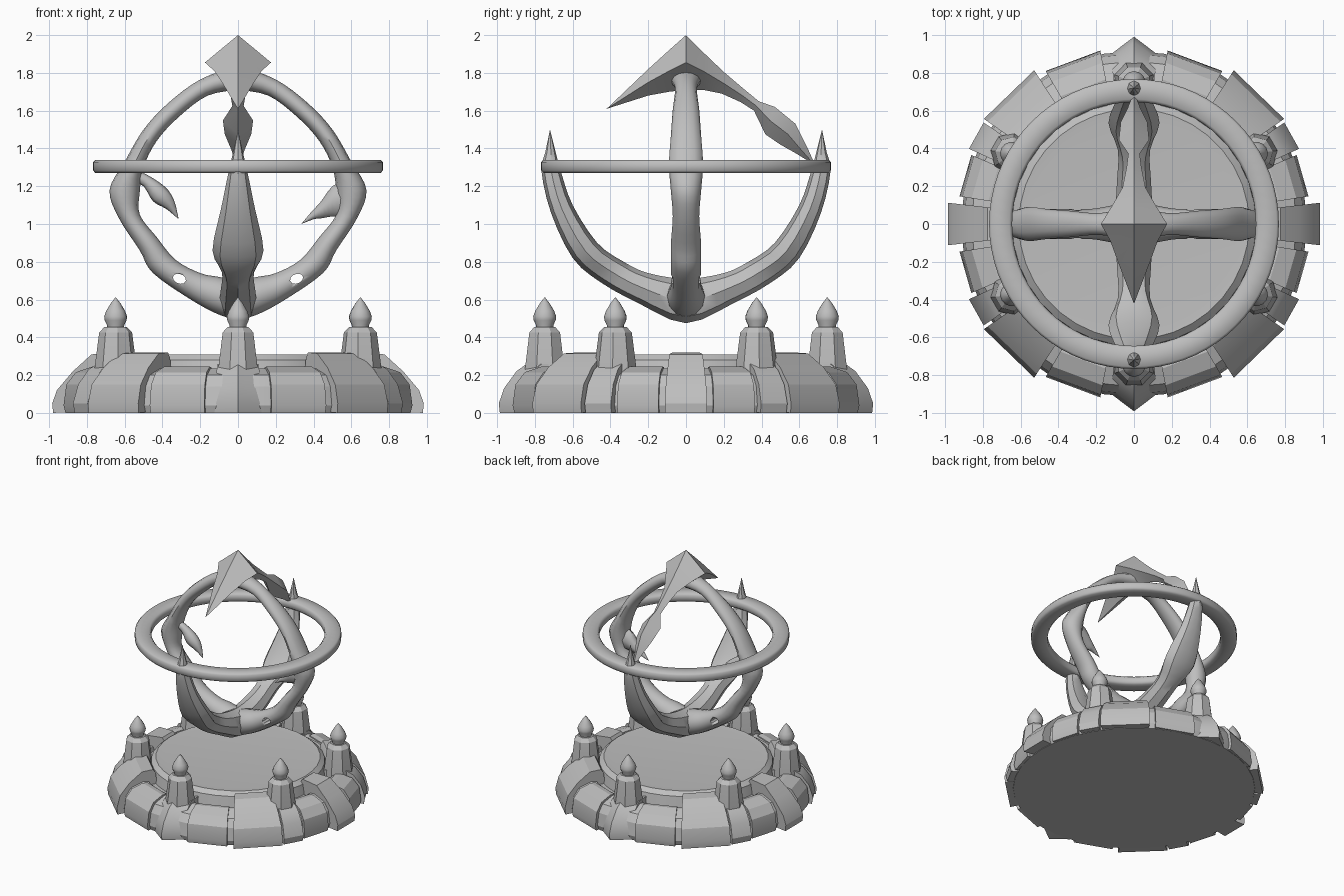
import bpy, bmesh, math
from math import sin, cos, pi, radians

if "Cube" in bpy.data.objects:
    bpy.data.objects.remove(bpy.data.objects["Cube"])

stone = bpy.data.materials.new("plain grey")
stone.diffuse_color = (0.52, 0.52, 0.52, 1)
stone.use_nodes = True
stone.node_tree.nodes["Principled BSDF"].inputs["Base Color"].default_value = stone.diffuse_color


def finish(name, bm, angle=35):
    """Turn a bmesh into a named, shaded object."""
    bmesh.ops.remove_doubles(bm, verts=bm.verts, dist=1e-5)
    bmesh.ops.recalc_face_normals(bm, faces=bm.faces)
    me = bpy.data.meshes.new(name)
    bm.to_mesh(me)
    bm.free()
    me.materials.append(stone)
    ob = bpy.data.objects.new(name, me)
    bpy.context.collection.objects.link(ob)
    bpy.ops.object.select_all(action='DESELECT')
    ob.select_set(True)
    bpy.context.view_layer.objects.active = ob
    bpy.ops.object.shade_smooth_by_angle(angle=radians(angle))
    return ob


def skin(bm, rings, close=False):
    """Join closed rings of points into a tube, capped unless it loops."""
    rows = [[bm.verts.new(p) for p in r] for r in rings]
    n = len(rows[0])
    pairs = list(zip(rows, rows[1:])) + ([(rows[-1], rows[0])] if close else [])
    for a, b in pairs:
        for i in range(n):
            bm.faces.new((a[i], a[(i + 1) % n], b[(i + 1) % n], b[i]))
    if not close:
        bm.faces.new(rows[0])
        bm.faces.new(rows[-1])


def lathe(name, profile, n=24, at=(0, 0), turn=0, angle=35):
    bm = bmesh.new()
    skin(bm, [[(at[0] + r * cos(turn + 2 * pi * i / n), at[1] + r * sin(turn + 2 * pi * i / n), z)
               for i in range(n)] for r, z in profile])
    return finish(name, bm, angle)


def sector(name, profile, a0, a1, peak=None):
    """Radial profile swept between two angles; peak pushes the middle outward."""
    bm = bmesh.new()
    angles = [(a0, 1)] + ([((a0 + a1) / 2, peak)] if peak else []) + [(a1, 1)]
    skin(bm, [[(r * k * cos(radians(a)), r * k * sin(radians(a)), z) for r, z in profile]
              for a, k in angles])
    return finish(name, bm, 25)


def smooth(st, steps):
    """Catmull-Rom interpolation of the stations."""
    out = []
    for i in range(len(st) - 1):
        p0, p1, p2, p3 = st[max(i - 1, 0)], st[i], st[i + 1], st[min(i + 2, len(st) - 1)]
        for s in range(steps):
            t = s / steps
            out.append(tuple(0.5 * (2 * b + (c - a) * t + (2 * a - 5 * b + 4 * c - d) * t * t
                                    + (3 * b - a - 3 * c + d) * t ** 3)
                             for a, b, c, d in zip(p0, p1, p2, p3)))
    return out + [st[-1]]


def band(name, st, plane, n=10, steps=4, close=False, angle=50):
    """Loft through (outer u, outer z, inner u, inner z, half width) stations."""
    bm = bmesh.new()
    rings = []
    for uo, zo, ui, zi, w in (smooth(st, steps) if steps > 1 else st):
        w = max(w, 0.001)
        ring = []
        for i in range(n):
            c, s = cos(2 * pi * i / n), sin(2 * pi * i / n)
            u = (uo + ui) / 2 + (uo - ui) / 2 * c
            z = (zo + zi) / 2 + (zo - zi) / 2 * c
            ring.append((u, w * s, z) if plane == 'xz' else (w * s, u, z))
        rings.append(ring)
    skin(bm, rings, close)
    return finish(name, bm, angle)


def mirrored(half):
    """Half list ending on the centre line, continued on the other side."""
    return half + [(-a, b, -c, d, w) for a, b, c, d, w in half[-2::-1]]


# Plinth: stepped body with a groove around the raised disc
lathe("plinth_body", [(0.90, 0), (0.915, 0.04), (0.90, 0.14), (0.86, 0.20), (0.76, 0.235),
                      (0.72, 0.23), (0.71, 0.20), (0.66, 0.20), (0.645, 0.28), (0.61, 0.31),
                      (0.55, 0.305)], 36, angle=20)

# Blocks around the plinth
tall = [(0.62, 0.02), (0.965, 0), (0.97, 0.05), (0.945, 0.15), (0.87, 0.24), (0.77, 0.315),
        (0.68, 0.32), (0.66, 0.29)]
side = [(0.60, 0.02), (0.985, 0), (0.99, 0.05), (0.965, 0.12), (0.88, 0.22), (0.78, 0.31),
        (0.64, 0.32), (0.62, 0.29)]
low = [(0.72, 0.02), (0.925, 0), (0.935, 0.04), (0.92, 0.15), (0.87, 0.215), (0.78, 0.245),
       (0.74, 0.24)]
foot = [(0.62, 0.02), (0.95, 0), (0.96, 0.05), (0.93, 0.15), (0.87, 0.23), (0.80, 0.27), (0.64, 0.25)]
prism = [(0.62, 0.02), (0.90, 0), (0.905, 0.05), (0.88, 0.13), (0.82, 0.22), (0.77, 0.26), (0.64, 0.25)]
for q in range(4):
    def span(a, b):
        # mirror the quadrant so the plan stays symmetric
        return (90 * q + a, 90 * q + b) if q % 2 == 0 else (90 * q + 90 - b, 90 * q + 90 - a)
    sector("corner_block", tall, *span(35, 57))
    sector("low_panel_front", low, *span(60, 79))
    sector("low_panel_side", low, *span(9, 23))
    sector("post_foot", foot, *span(24.5, 34))
for a in (0, 180):
    sector("side_block", side, a - 6.5, a + 6.5)
for a in (90, 270):
    sector("prow_block", prism, a - 8, a + 8, 1.095)

# Six posts with pointed finials
for k in range(6):
    a = radians(30 + 60 * k)
    at = (0.748 * cos(a), 0.748 * sin(a))
    lathe("post", [(0.115, 0.1), (0.112, 0.24), (0.088, 0.425), (0.06, 0.455)], 8, at, a + pi / 8, 30)
    lathe("finial", [(0.044, 0.44), (0.046, 0.465), (0.058, 0.49), (0.061, 0.51), (0.05, 0.54),
                     (0.026, 0.58), (0.001, 0.612)], 14, at, a, 40)

# Horizontal ring with rounded edges
bm = bmesh.new()
sec = [(0.645, 1.285), (0.66, 1.27), (0.755, 1.27), (0.767, 1.283), (0.767, 1.327),
       (0.755, 1.34), (0.66, 1.34), (0.645, 1.325)]
skin(bm, [[(r * cos(2 * pi * i / 72), r * sin(2 * pi * i / 72), z) for r, z in sec]
          for i in range(72)], True)
finish("horizontal_ring", bm, 50)

# Upright hoop facing the front, swelling at the sides
half = [(0, 1.84, 0, 1.71, .09), (.20, 1.765, .16, 1.68, .058), (.37, 1.64, .31, 1.57, .07),
        (.50, 1.50, .43, 1.44, .08), (.60, 1.33, .50, 1.30, .09), (.68, 1.18, .52, 1.17, .08),
        (.63, 1.03, .52, 1.05, .07), (.52, .86, .43, .93, .08), (.45, .74, .33, .81, .08),
        (.25, .60, .20, .74, .08), (.10, .52, .10, .72, .10), (0, .50, 0, .70, .10)]
loop = half + [(-a, b, -c, d, w) for a, b, c, d, w in half[-2:0:-1]]
hoop = band("upright_hoop", loop + [half[0]], 'xz', 12)

# Small eyelets through the lower hoop
for s in (-1, 1):
    bm = bmesh.new()
    skin(bm, [[(s * (0.31 + 0.034 * cos(t * pi / 5) - 0.008 * sin(t * pi / 5)), y,
                0.71 + 0.024 * sin(t * pi / 5) + 0.012 * cos(t * pi / 5))
               for t in range(10)] for y in (-0.3, 0.3)])
    cutter = finish("eyelet_cutter", bm)
    cutter.hide_render = True
    mod = hoop.modifiers.new("eyelet", 'BOOLEAN')
    mod.operation, mod.object, mod.solver = 'DIFFERENCE', cutter, 'EXACT'
    bpy.context.view_layer.objects.active = hoop
    bpy.ops.object.modifier_apply(modifier=mod.name)
    bpy.data.objects.remove(cutter)

# Thorns on the inside of the hoop
band("left_thorn", [(-.55, 1.28, -.56, 1.22, .03), (-.49, 1.265, -.50, 1.20, .03),
                    (-.39, 1.20, -.45, 1.12, .045), (-.34, 1.13, -.38, 1.08, .03),
                    (-.315, 1.03, -.32, 1.03, 0)], 'xz', 8, 3)
band("right_thorn", [(.58, 1.24, .57, 1.04, .05), (.50, 1.20, .50, 1.04, .045),
                     (.44, 1.12, .44, 1.03, .035), (.385, 1.06, .40, 1.025, .02),
                     (.335, 1.0, .335, 1.0, 0)], 'xz', 8, 3)

# Crescent running front to back with upturned points
band("crescent", mirrored([(.72, 1.50, .72, 1.50, 0), (.745, 1.38, .685, 1.36, .028),
                           (.765, 1.28, .66, 1.27, .05), (.715, 1.06, .60, 1.10, .09),
                           (.60, .82, .47, .90, .135), (.45, .69, .33, .80, .085),
                           (.25, .58, .20, .74, .09), (0, .475, 0, .71, .10)]), 'yz', 8, 3, angle=40)

# Beaked crown with its trailing blade
band("crown", [(-.42, 1.61, -.42, 1.61, 0), (-.20, 1.82, -.20, 1.68, .085),
               (-.09, 1.92, -.09, 1.70, .125), (0, 2.0, 0, 1.71, .175), (.09, 1.91, .09, 1.71, .12),
               (.20, 1.805, .19, 1.69, .06), (.30, 1.72, .29, 1.645, .04),
               (.385, 1.65, .36, 1.60, .03), (.47, 1.62, .42, 1.475, .08),
               (.58, 1.53, .50, 1.42, .07), (.64, 1.41, .58, 1.375, .035),
               (.68, 1.32, .67, 1.32, .01)], 'yz', 4, 1, angle=30)
